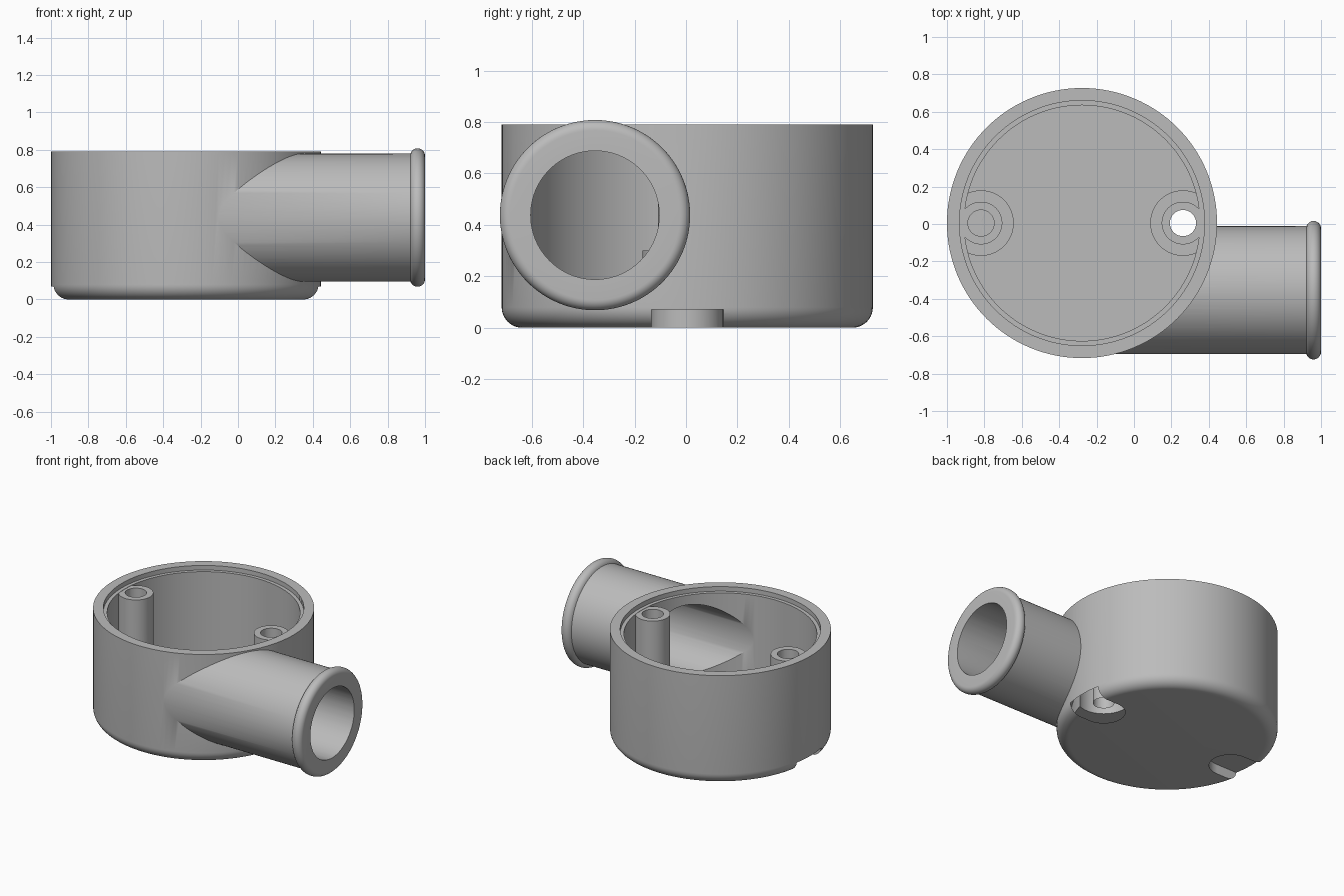
import bpy, bmesh, math
from mathutils import Matrix, Vector

if "Cube" in bpy.data.objects:
    bpy.data.objects.remove(bpy.data.objects["Cube"])

grey = bpy.data.materials.new("grey_plastic")
grey.use_nodes = True
COLOUR = (0.5, 0.5, 0.5, 1)
grey.diffuse_color = COLOUR
grey.node_tree.nodes["Principled BSDF"].inputs["Base Color"].default_value = COLOUR

CX, CY = -0.278, 0.005         # box axis
R, H = 0.722, 0.79             # box radius and height
PY, PZ = -0.354, 0.438         # spout axis
ALONG_X = Matrix.Rotation(math.pi / 2, 4, 'Y')


def arc(r, z, radius, start, end, n=10):
    """Points of an arc in the (radius, height) plane, angles in degrees."""
    angles = [math.radians(start + (end - start) * i / n) for i in range(n + 1)]
    return [(r + radius * math.cos(a), z + radius * math.sin(a)) for a in angles]


def lathe(name, profile, place, steps=128):
    """Closed solid from a profile that starts and ends on the axis."""
    bm = bmesh.new()
    verts = [bm.verts.new((r, 0, z)) for r, z in profile]
    edges = [bm.edges.new(pair) for pair in zip(verts, verts[1:])]
    bmesh.ops.spin(bm, geom=verts + edges, cent=(0, 0, 0), axis=(0, 0, 1),
                   angle=math.tau, steps=steps)
    bmesh.ops.remove_doubles(bm, verts=bm.verts, dist=1e-5)
    bmesh.ops.recalc_face_normals(bm, faces=bm.faces)
    bm.transform(place)
    return finish(name, bm)


def finish(name, bm):
    mesh = bpy.data.meshes.new(name)
    bm.to_mesh(mesh)
    bm.free()
    mesh.materials.append(grey)
    obj = bpy.data.objects.new(name, mesh)
    bpy.context.collection.objects.link(obj)
    return obj


def rod(name, radius, low, high, place, steps=64):
    return lathe(name, [(0, low), (radius, low), (radius, high), (0, high)], place, steps)


def combine(target, tool, operation):
    """Apply a boolean and remove the tool."""
    mod = target.modifiers.new(tool.name, 'BOOLEAN')
    mod.operation, mod.solver, mod.object = operation, 'EXACT', tool
    bpy.context.view_layer.objects.active = target
    bpy.ops.object.modifier_apply(modifier=mod.name)
    bpy.data.objects.remove(tool)


def at(x, y, z=0):
    return Matrix.Translation((x, y, z))


# Round box with a rounded lower edge
box = lathe("conduit_box", [(0, 0)] + arc(R - 0.08, 0.08, 0.08, -90, 0) + [(R, H), (0, H)],
            at(CX, CY))

# Side spout with a rolled bead at its mouth
spout = lathe("spout", [(0, CX), (0.342, CX)] + arc(0.33, 0.96, 0.04, -72, 90, 14) + [(0, 1.0)],
              at(0, PY, PZ) @ ALONG_X)
combine(box, spout, 'UNION')

# Cavity with a stepped lip for the lid
cavity = lathe("cavity", [(0, 0.09), (0.63, 0.09), (0.63, 0.757), (0.655, 0.757),
                          (0.655, 0.9), (0, 0.9)], at(CX, CY))
combine(box, cavity, 'DIFFERENCE')
combine(box, rod("bore", 0.25, CX, 1.1, at(0, PY, PZ) @ ALONG_X, 96), 'DIFFERENCE')

# Screw bosses on wider pads, with through holes and open recesses below
for side in (-1, 1):
    spot = at(CX + side * 0.54, CY)
    combine(box, rod("pad", 0.175, 0.07, 0.3, spot), 'UNION')
    combine(box, rod("boss", 0.114, 0.1, 0.755, spot), 'UNION')
    combine(box, rod("screw_hole", 0.07, -0.1, 0.9, spot), 'DIFFERENCE')
    combine(box, rod("recess", 0.14, -0.1, 0.07, spot), 'DIFFERENCE')
    bm = bmesh.new()
    bmesh.ops.create_cube(bm, size=1)
    bm.transform(at(CX + side * 0.69, CY, -0.015) @ Matrix.Diagonal((0.3, 0.28, 0.17, 1)))
    combine(box, finish("recess_mouth", bm), 'DIFFERENCE')

# Smooth curved walls, keep crisp rims
bpy.ops.object.select_all(action='DESELECT')
box.select_set(True)
bpy.context.view_layer.objects.active = box
bpy.ops.object.shade_smooth_by_angle(angle=math.radians(30))
